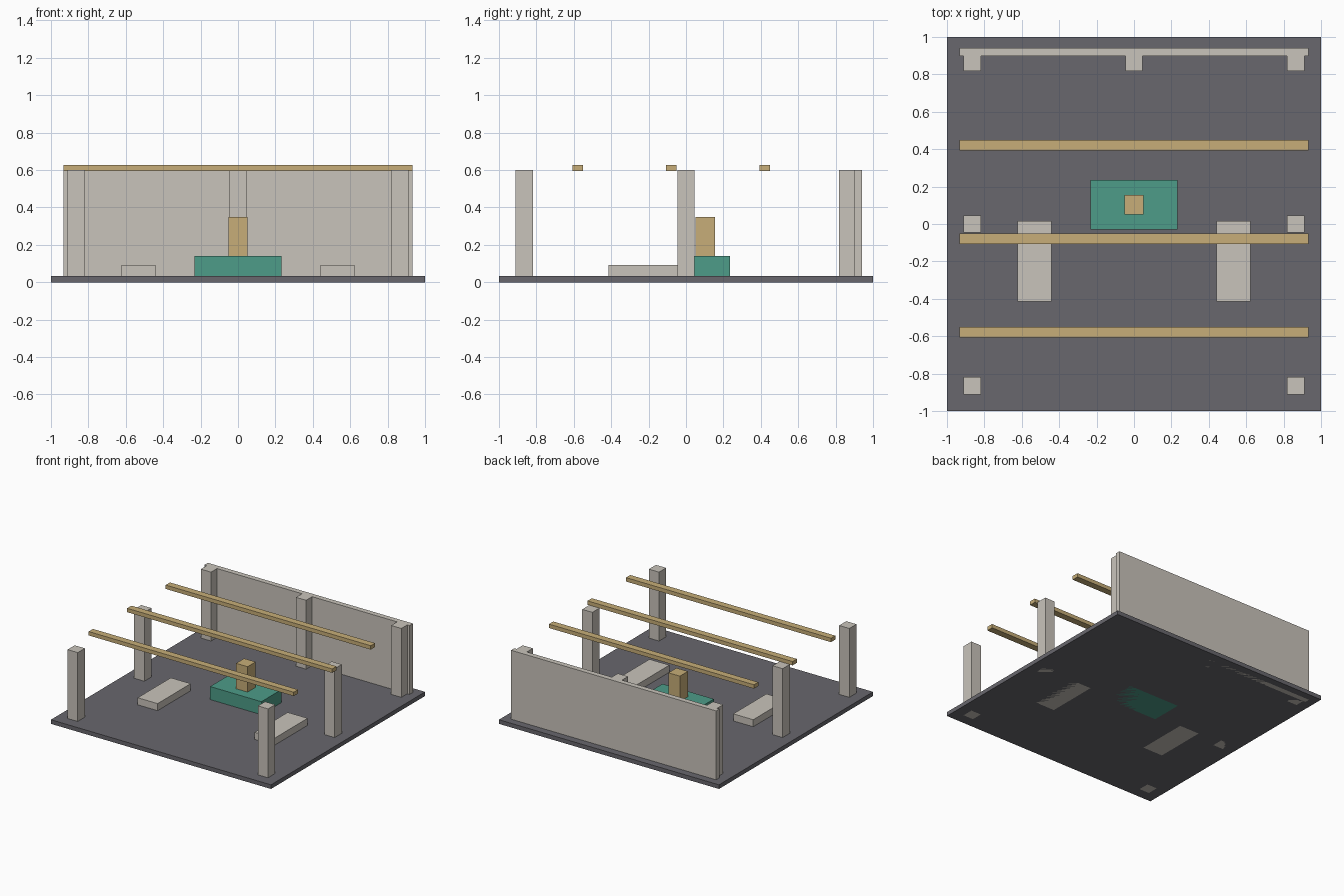
import bpy

if "Cube" in bpy.data.objects:
    bpy.data.objects.remove(bpy.data.objects["Cube"])


def material(name, rgb):
    # sRGB bytes to linear diffuse colour
    m = bpy.data.materials.new(name)
    lin = [((c / 255 + 0.055) / 1.055) ** 2.4 for c in rgb]
    m.diffuse_color = (*lin, 1.0)
    m.use_nodes = True
    m.node_tree.nodes["Principled BSDF"].inputs["Base Color"].default_value = m.diffuse_color
    return m


stone = material("pale_stone", (201, 196, 187))
slate = material("dark_slate", (104, 103, 109))
green = material("sea_green", (77, 156, 136))
wood = material("tan_wood", (199, 174, 120))


def box(name, x, y, z, mat):
    """Box from (min, max) ranges on each axis."""
    bpy.ops.mesh.primitive_cube_add(size=1)
    o = bpy.context.object
    o.name = name
    for v in o.data.vertices:
        v.co = [r[0] if c < 0 else r[1] for c, r in zip(v.co, (x, y, z))]
    o.data.materials.append(mat)
    return o


# Floor slab and back wall
box("floor", (-1, 1), (-1, 1), (0, 0.034), slate)
box("back_wall", (-0.932, 0.932), (0.897, 0.94), (0, 0.6), stone)

# Square posts: three down each side, one in the middle of the wall
W = 0.046
for px, py in [(-1, -1), (1, -1), (-1, 0), (1, 0), (-1, 1), (1, 1), (0, 1)]:
    cx, cy = px * 0.865, py * 0.865
    box("post", (cx - W, cx + W), (cy - W, cy + W), (0, 0.6), stone)

# Roof beams
for cy in (-0.58, -0.08, 0.42):
    box("roof_beam", (-0.932, 0.932), (cy - 0.028, cy + 0.028), (0.595, 0.627), wood)

# Side benches
for s in (-1, 1):
    x = sorted((s * 0.441, s * 0.622))
    box("bench", x, (-0.414, 0.016), (0, 0.092), stone)

# Central plinth and its block
box("plinth", (-0.233, 0.233), (-0.029, 0.235), (0, 0.141), green)
box("plinth_block", (-0.052, 0.052), (0.05, 0.154), (0.141, 0.35), wood)
